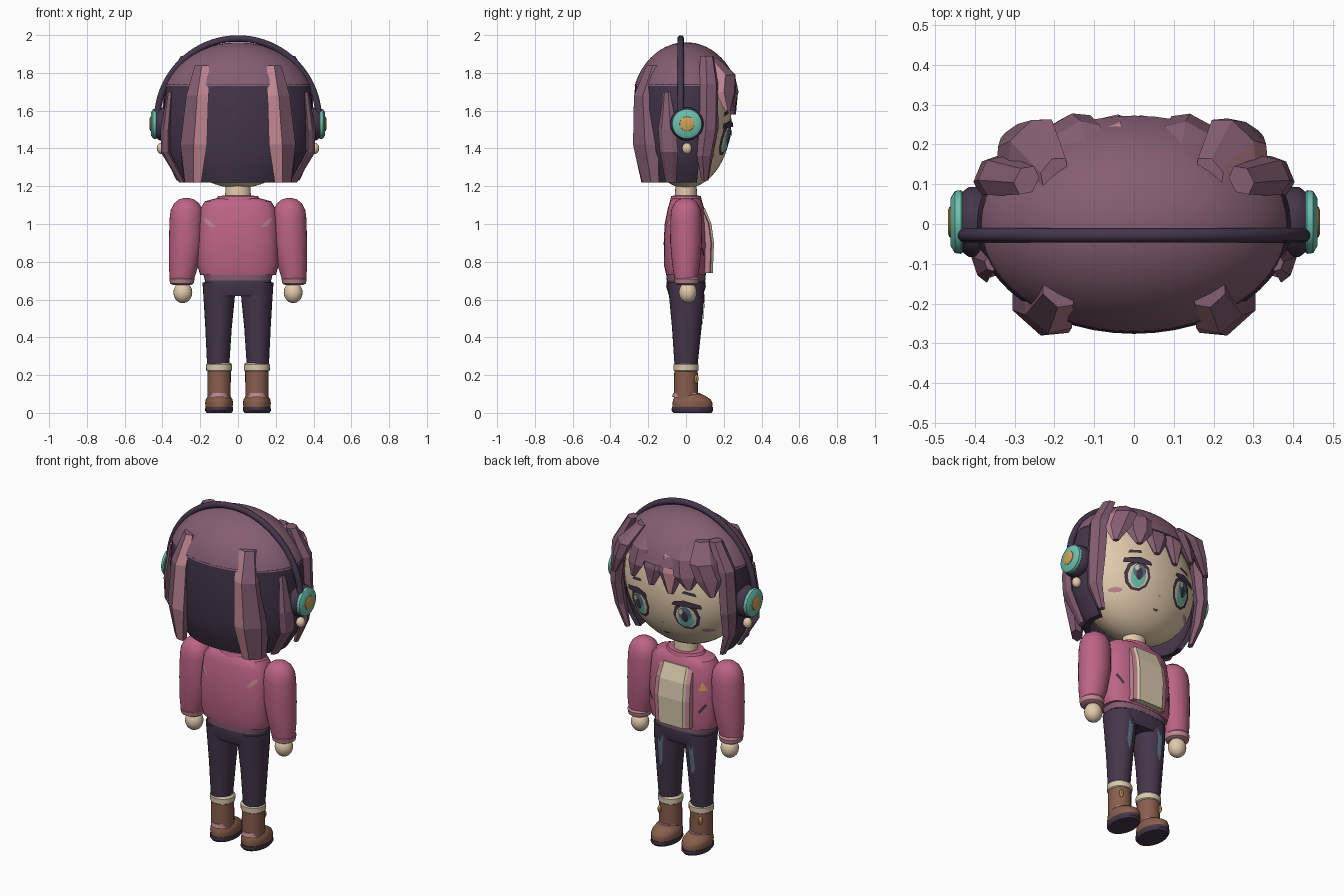
import bpy, bmesh, math
from mathutils import Vector, Matrix
from mathutils.bvhtree import BVHTree

if "Cube" in bpy.data.objects:
    bpy.data.objects.remove(bpy.data.objects["Cube"])


def material(name, rgb):
    lin = [((c / 255 + 0.055) / 1.055) ** 2.4 for c in rgb] + [1]
    m = bpy.data.materials.new(name)
    m.use_nodes = True
    m.diffuse_color = lin
    bsdf = m.node_tree.nodes["Principled BSDF"]
    bsdf.inputs["Base Color"].default_value = lin
    bsdf.inputs["Roughness"].default_value = 0.8
    return m


HAIR = material("plum_hair", (132, 94, 114))
DARK = material("dark_plum", (68, 54, 74))
LIGHT = material("light_pink", (192, 134, 146))
JACKET = material("rose_jacket", (188, 100, 132))
SKIN = material("skin", (226, 203, 172))
CREAM = material("cream", (218, 202, 174))
BROWN = material("boot_brown", (136, 94, 76))
TEAL = material("teal", (108, 192, 174))
GOLD = material("gold", (208, 164, 88))
DENIM = material("denim_blue", (92, 112, 132))
smooth = []


def finish(name, bm, mats, is_smooth):
    bmesh.ops.recalc_face_normals(bm, faces=bm.faces)
    me = bpy.data.meshes.new(name)
    bm.to_mesh(me)
    bm.free()
    ob = bpy.data.objects.new(name, me)
    bpy.context.collection.objects.link(ob)
    for m in mats:
        me.materials.append(m)
    if is_smooth:
        smooth.append(ob)
    return ob


def skin(name, sections, mats, is_smooth=True, rule=None):
    """Bridge equal-length closed sections and cap both ends."""
    bm = bmesh.new()
    rows = [[bm.verts.new(p) for p in s] for s in sections]
    n = len(rows[0])
    for a, b in zip(rows, rows[1:]):
        for i in range(n):
            f = bm.faces.new((a[i], a[(i + 1) % n], b[(i + 1) % n], b[i]))
            f.material_index = rule(i) if rule else 0
    bm.faces.new(rows[0])
    bm.faces.new(rows[-1])
    return finish(name, bm, mats, is_smooth)


def loft(name, rings, mat, n=28, p=2.0, matrix=None):
    """Rings are (cx, cy, z, rx, ry); p > 2 squares the section."""
    secs = []
    for cx, cy, z, rx, ry in rings:
        sec = []
        for i in range(n):
            c, s = math.cos(i * math.tau / n), math.sin(i * math.tau / n)
            v = Vector((cx + rx * math.copysign(abs(c) ** (2 / p), c),
                        cy + ry * math.copysign(abs(s) ** (2 / p), s), z))
            sec.append(matrix @ v if matrix else v)
        secs.append(sec)
    return skin(name, secs, [mat])


def ellipsoid(name, c, r, mat, low=-89, n=32, rows=16):
    rings = []
    for k in range(rows + 1):
        a = math.radians(low + (89 - low) * k / rows)
        rings.append((c[0], c[1], c[2] + r[2] * math.sin(a), r[0] * math.cos(a), r[1] * math.cos(a)))
    return loft(name, rings, mat, n)


def lock(name, pts, m=1, hi=None):
    """Faceted hair strand through (x, y, z, half width, half depth)."""
    secs = []
    for x, y, z, w, t in pts:
        o = Vector((x * 0.8, y, 0)).normalized()
        s = Vector((-o.y, o.x, 0))
        sec = [Vector((x, y, z)) + s * w * math.cos(k * math.pi / 3) + o * t * math.sin(k * math.pi / 3)
               for k in range(6)]
        secs.append([Vector((m * v.x, v.y, v.z)) for v in sec])
    return skin(name, secs, [HAIR, LIGHT], False, lambda i: int(i == hi))


def decal(name, target, pts, mat, off=0.004, side=1):
    """Painted polygon of (x, z) points laid on the +y (or -y) surface of a part."""
    bm = bmesh.new()
    src = bmesh.new()
    src.from_mesh(target.data)
    tree = BVHTree.FromBMesh(src)
    src.free()
    fine = []
    for a, b in zip(pts, pts[1:] + pts[:1]):
        fine += [(a[0] + (b[0] - a[0]) * k / 3, a[1] + (b[1] - a[1]) * k / 3) for k in range(3)]
    cx = sum(q[0] for q in pts) / len(pts)
    cz = sum(q[1] for q in pts) / len(pts)

    def put(x, z):
        hit = tree.ray_cast(Vector((x, side * 2, z)), Vector((0, -side, 0)))[0]
        return bm.verts.new((x, (hit.y if hit else 0) + side * off, z))
    mid = put(cx, cz)
    rows = [[put(cx + (x - cx) * f, cz + (z - cz) * f) for x, z in fine] for f in (0.5, 1)]
    n = len(fine)
    for i in range(n):
        j = (i + 1) % n
        bm.faces.new((mid, rows[0][i], rows[0][j]))
        bm.faces.new((rows[0][i], rows[1][i], rows[1][j], rows[0][j]))
    bm.normal_update()
    if sum(f.normal.y for f in bm.faces) * side < 0:
        bmesh.ops.reverse_faces(bm, faces=bm.faces)
    me = bpy.data.meshes.new(name)
    bm.to_mesh(me)
    bm.free()
    me.materials.append(mat)
    bpy.context.collection.objects.link(bpy.data.objects.new(name, me))


def oval(cx, cz, rx, rz, n=10):
    return [(cx + rx * math.cos(i * math.tau / n), cz + rz * math.sin(i * math.tau / n)) for i in range(n)]


# Head, neck and hair cap
head = ellipsoid("head", (0, 0, 1.55), (0.365, 0.24, 0.36), SKIN, n=48, rows=28)
loft("neck", [(0, 0, 1.08, 0.07, 0.06), (0, 0, 1.25, 0.065, 0.055)], SKIN)
ellipsoid("hair_cap", (0, 0, 1.62), (0.41, 0.288, 0.342), HAIR, low=19, n=48)

# Dark bob wrapped round the back and sides
secs = []
for z, rx, ry in ((1.74, 0.385, 0.27), (1.6, 0.395, 0.276), (1.4, 0.387, 0.262), (1.3, 0.35, 0.24), (1.22, 0.3, 0.21)):
    arc = [math.radians(164 + 212 * k / 28) for k in range(29)]
    outer = [(rx * math.cos(a), ry * math.sin(a), z) for a in arc]
    inner = [((rx - 0.03) * math.cos(a), (ry - 0.03) * math.sin(a), z) for a in reversed(arc)]
    secs.append(outer + inner)
skin("back_hair", secs, [DARK])

# Hanging locks
for m, s in ((1, "left"), (-1, "right")):
    lock(s + "_back_lock", [(0.19, -0.17, 1.84, 0.05, 0.035), (0.215, -0.215, 1.68, 0.075, 0.055),
                            (0.235, -0.21, 1.42, 0.095, 0.06), (0.24, -0.19, 1.22, 0.065, 0.03)], m, 2)
    lock(s + "_side_lock", [(0.27, 0.11, 1.89, 0.04, 0.03), (0.345, 0.12, 1.74, 0.055, 0.045),
                            (0.365, 0.12, 1.5, 0.055, 0.035), (0.355, 0.1, 1.36, 0.045, 0.03),
                            (0.31, 0.1, 1.23, 0.02, 0.015)], m)
    lock(s + "_rear_side_lock", [(0.36, -0.1, 1.7, 0.02, 0.015), (0.385, -0.1, 1.5, 0.05, 0.02),
                                 (0.385, -0.09, 1.38, 0.05, 0.02), (0.295, -0.08, 1.22, 0.03, 0.015)], m)

# Fringe: (root x, tip x, tip y, tip z, highlighted facet)
for i, (rx, tx, ty, tz, hi) in enumerate(((-0.2, -0.32, 0.215, 1.61, None), (-0.11, -0.19, 0.245, 1.63, None),
                                          (-0.05, -0.075, 0.25, 1.58, 1), (0.04, 0.05, 0.25, 1.6, None),
                                          (0.12, 0.17, 0.245, 1.62, None), (0.19, 0.31, 0.22, 1.6, 2))):
    lock("fringe_%d" % (i + 1), [(rx, 0.13, 1.88, 0.045, 0.03), ((rx + tx) / 2, 0.21, 1.79, 0.075, 0.04),
                                 (rx * 0.2 + tx * 0.8, ty - 0.01, 1.7, 0.075, 0.032),
                                 (tx, ty, tz, 0.018, 0.014)], 1, hi)

# Face
for m, s in ((1, "left"), (-1, "right")):
    x = 0.15 * m
    decal(s + "_eye_outline", head, oval(x, 1.45, 0.072, 0.088), DARK, 0.005)
    decal(s + "_eye_white", head, oval(x, 1.445, 0.056, 0.07), CREAM, 0.009)
    decal(s + "_iris", head, oval(x, 1.445, 0.042, 0.068), TEAL, 0.013)
    decal(s + "_iris_shade", head, oval(x, 1.468, 0.036, 0.042), DENIM, 0.016)
    decal(s + "_pupil", head, oval(x, 1.45, 0.018, 0.035), DARK, 0.019)
    decal(s + "_eye_glint", head, oval(x + 0.02, 1.482, 0.014, 0.018, 6), CREAM, 0.022)
    decal(s + "_lash", head, [(x - 0.07 * m, 1.515), (x + 0.09 * m, 1.505), (x + 0.085 * m, 1.53),
                              (x, 1.55), (x - 0.06 * m, 1.535)], DARK, 0.016)
    decal(s + "_brow", head, [(0.13 * m, 1.585), (0.21 * m, 1.57), (0.2 * m, 1.59), (0.14 * m, 1.6)], DARK)
    decal(s + "_blush", head, oval(0.24 * m, 1.36, 0.032, 0.013, 8), LIGHT)
decal("nose", head, oval(0, 1.375, 0.008, 0.008, 5), LIGHT)
decal("mouth", head, [(-0.018, 1.308), (0.018, 1.308), (0.01, 1.298), (-0.01, 1.298)], DARK)

# Headphones
cu = bpy.data.curves.new("headphone_band", "CURVE")
cu.dimensions = "3D"
cu.bevel_depth = 0.018
cu.bevel_resolution = 3
cu.use_fill_caps = True
cu.materials.append(DARK)
sp = cu.splines.new("POLY")
sp.points.add(40)
for k, pt in enumerate(sp.points):
    a = math.pi * k / 40
    pt.co = (0.428 * math.cos(a), -0.028, 1.55 + 0.432 * math.sin(a), 1)
bpy.context.collection.objects.link(bpy.data.objects.new("headphone_band", cu))
for m, s in ((1, "left"), (-1, "right")):
    turn = Matrix.Translation((0, 0.005, 1.53)) @ Matrix.Rotation(m * math.pi / 2, 4, "Y")
    for part, mat, prof in (("cushion", DARK, ((0.36, 0.08), (0.385, 0.088), (0.415, 0.088), (0.432, 0.075))),
                            ("cup", TEAL, ((0.425, 0.07), (0.435, 0.08), (0.45, 0.078), (0.461, 0.06))),
                            ("cap", GOLD, ((0.455, 0.04), (0.464, 0.038), (0.468, 0.028)))):
        loft(s + "_ear_" + part, [(0, 0, z, r, r) for z, r in prof], mat, matrix=turn)
    ellipsoid(s + "_earring", (0.405 * m, 0.005, 1.4), (0.025, 0.026, 0.03), SKIN, n=16, rows=8)

# Jacket
torso = loft("jacket_body", [(0, 0, 1.135, 0.12, 0.07), (0, 0, 1.12, 0.175, 0.085), (0, 0, 1.08, 0.2, 0.097),
                             (0, -0.003, 1.0, 0.208, 0.11), (0, -0.003, 0.9, 0.215, 0.115),
                             (0, -0.003, 0.78, 0.215, 0.113), (0, 0, 0.73, 0.2, 0.105)], JACKET, 40, 2.6)
loft("jacket_hem", [(0, 0, 0.738, 0.185, 0.104), (0, 0, 0.7, 0.175, 0.102)], HAIR, 40, 2.6)
loft("collar", [(0, 0, 1.12, 0.125, 0.085), (0, 0, 1.148, 0.105, 0.078), (0, 0, 1.15, 0.08, 0.065)], JACKET)
profile = ((1.085, 0.1, 0.085), (1.0, 0.135, 0.092), (0.9, 0.148, 0.095), (0.74, 0.142, 0.09))
skin("shirt_panel", [[(-w, 0.07, z), (w, 0.07, z), (w, y - 0.015, z), (w * 0.85, y, z),
                      (-w * 0.85, y, z), (-w, y - 0.015, z)] for z, y, w in profile], [CREAM], False)
for m, s in ((1, "left"), (-1, "right")):
    skin(s + "_lapel", [[(m * (w - 0.005), 0.07, z), (m * (w + 0.025), 0.07, z), (m * (w + 0.02), y - 0.016, z),
                         (m * (w - 0.005), y - 0.01, z)] for z, y, w in profile], [LIGHT], False)
    decal(s + "_pocket_slash", torso, [(0.145 * m, 0.84), (0.155 * m, 0.83), (0.19 * m, 0.88), (0.18 * m, 0.89)], DARK)
    decal(s + "_back_slash", torso, [(0.18 * m, 1.035), (0.165 * m, 1.03), (0.12 * m, 0.985), (0.15 * m, 0.985),
                                     (0.175 * m, 1.01)], LIGHT, side=-1)
    # Sleeves and hands
    loft(s + "_sleeve", [(m * x, 0, z, r, r * 0.93) for x, z, r in (
        (0.272, 1.138, 0.012), (0.272, 1.13, 0.04), (0.272, 1.11, 0.066), (0.272, 1.075, 0.084), (0.273, 1.03, 0.089),
        (0.276, 0.9, 0.09), (0.288, 0.78, 0.078), (0.297, 0.705, 0.064))], JACKET)
    loft(s + "_cuff", [(m * 0.297, 0.004, z, r, r) for z, r in ((0.72, 0.06), (0.71, 0.067), (0.685, 0.062), (0.678, 0.05))], LIGHT)
    ellipsoid(s + "_hand", (0.292 * m, 0.01, 0.637), (0.05, 0.048, 0.056), SKIN, n=20, rows=10)
    # Trousers
    leg = loft(s + "_leg", [(m * 0.1, 0, 0.69, 0.088, 0.095), (m * 0.1, 0.004, 0.6, 0.082, 0.092),
                            (m * 0.103, 0.004, 0.45, 0.07, 0.078), (m * 0.105, 0, 0.24, 0.058, 0.06)], DARK)
    decal(s + "_faded_patch", leg, [(0.08 * m, 0.65), (0.1 * m, 0.6), (0.115 * m, 0.63), (0.12 * m, 0.5),
                                    (0.105 * m, 0.45), (0.09 * m, 0.49)], DENIM, 0.005)
    # Boots
    x = 0.1 * m
    loft(s + "_boot_fur", [(x, 0, z, r, r * 0.97) for z, r in ((0.218, 0.06), (0.225, 0.068), (0.255, 0.069), (0.265, 0.06))], CREAM)
    loft(s + "_boot_shaft", [(x, 0, 0.23, 0.062, 0.062), (x, 0, 0.05, 0.061, 0.064)], BROWN)
    boot = loft(s + "_boot_foot", [(x, 0.034, 0.025, 0.07, 0.104), (x, 0.034, 0.05, 0.074, 0.107),
                                   (x, 0.032, 0.07, 0.071, 0.1), (x, 0.022, 0.09, 0.06, 0.08), (x, 0.01, 0.105, 0.045, 0.06)], BROWN)
    loft(s + "_sole", [(x, 0.034, 0, 0.066, 0.1), (x, 0.034, 0.012, 0.074, 0.11), (x, 0.034, 0.03, 0.073, 0.109)], DARK)
    loft(s + "_boot_strap", [(x, 0.006, 0.083, 0.058, 0.08), (x, 0.004, 0.105, 0.056, 0.072)], LIGHT)
    ellipsoid(s + "_boot_charm", (0.133 * m, 0.055, 0.18), (0.012, 0.012, 0.024), GOLD, n=8, rows=5)
loft("hips", [(0, 0, 0.71, 0.17, 0.1), (0, 0, 0.67, 0.186, 0.105), (0, 0, 0.62, 0.176, 0.09)], DARK, 32, 2.6)
decal("chest_badge", torso, [(-0.19, 0.965), (-0.145, 0.965), (-0.165, 1.015)], GOLD, 0.005)

# Smooth shading with sharp edges kept
bpy.ops.object.select_all(action="DESELECT")
for ob in smooth:
    ob.select_set(True)
bpy.context.view_layer.objects.active = smooth[0]
bpy.ops.object.shade_smooth_by_angle(angle=math.radians(40))
